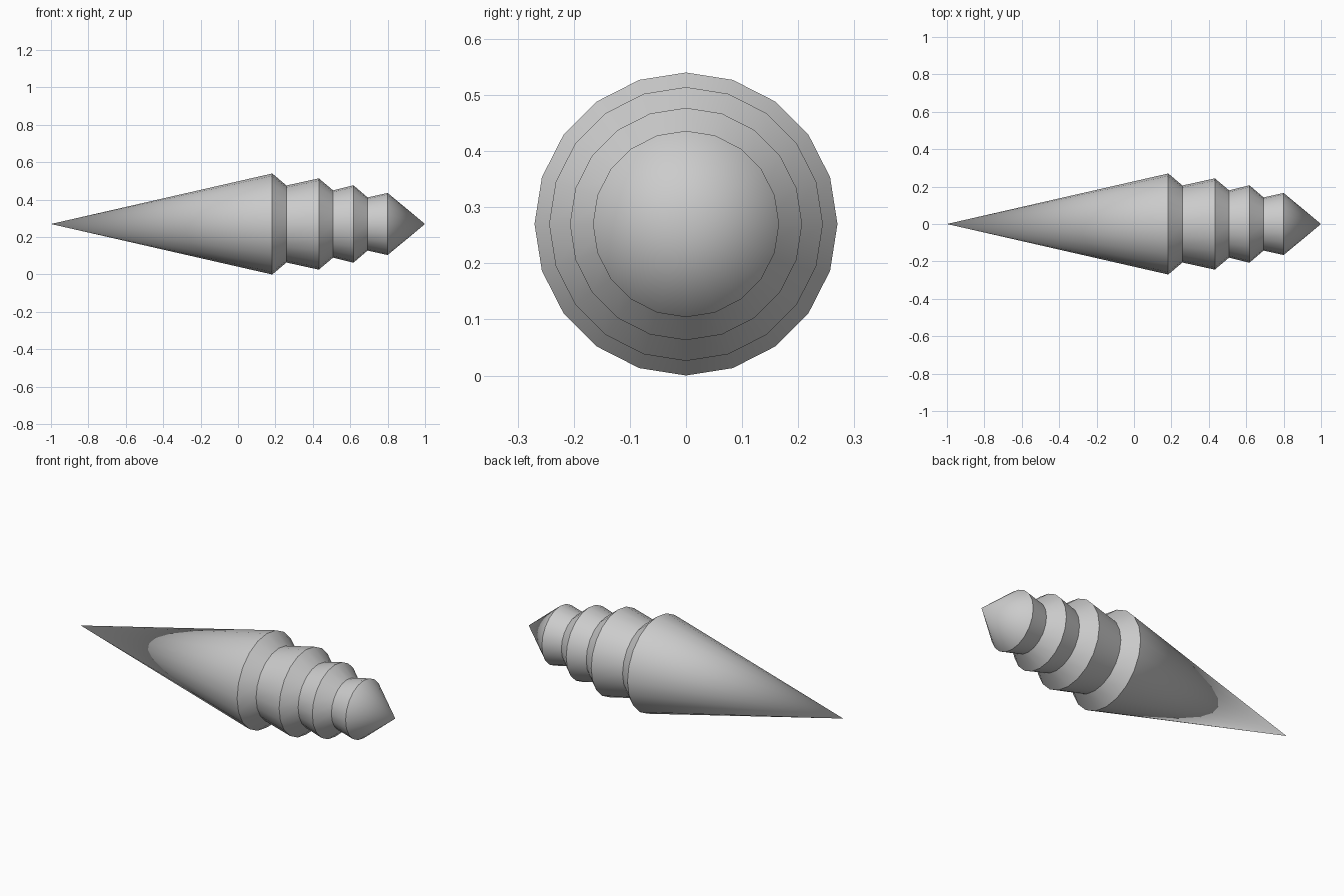
import bpy, bmesh, math

if "Cube" in bpy.data.objects:
    bpy.data.objects.remove(bpy.data.objects["Cube"])

SIDES = 20
AXIS_Z = 0.27

# Rings along x: (position, radius), between the two pointed ends
RINGS = [(0.183, 0.27), (0.259, 0.206),
         (0.432, 0.244), (0.508, 0.18),
         (0.617, 0.207), (0.693, 0.142),
         (0.80, 0.166)]

bm = bmesh.new()


def ring(x, r):
    return [bm.verts.new((x, r * math.sin(2 * math.pi * i / SIDES),
                          AXIS_Z + r * math.cos(2 * math.pi * i / SIDES)))
            for i in range(SIDES)]


loops = [ring(x, r) for x, r in RINGS]
long_tip = bm.verts.new((-1, 0, AXIS_Z))
short_tip = bm.verts.new((1, 0, AXIS_Z))

# Skin: long cone, stepped collars, short cone
for i in range(SIDES):
    j = (i + 1) % SIDES
    bm.faces.new((long_tip, loops[0][i], loops[0][j]))
    for a, b in zip(loops, loops[1:]):
        bm.faces.new((a[i], b[i], b[j], a[j]))
    bm.faces.new((loops[-1][i], short_tip, loops[-1][j]))
bmesh.ops.recalc_face_normals(bm, faces=bm.faces[:])

mesh = bpy.data.meshes.new("stepped_spike")
bm.to_mesh(mesh)
bm.free()
spike = bpy.data.objects.new("stepped_spike", mesh)
bpy.context.collection.objects.link(spike)

# Smooth round the axis, crisp at the collars
bpy.context.view_layer.objects.active = spike
spike.select_set(True)
bpy.ops.object.shade_smooth_by_angle(angle=math.radians(30))
